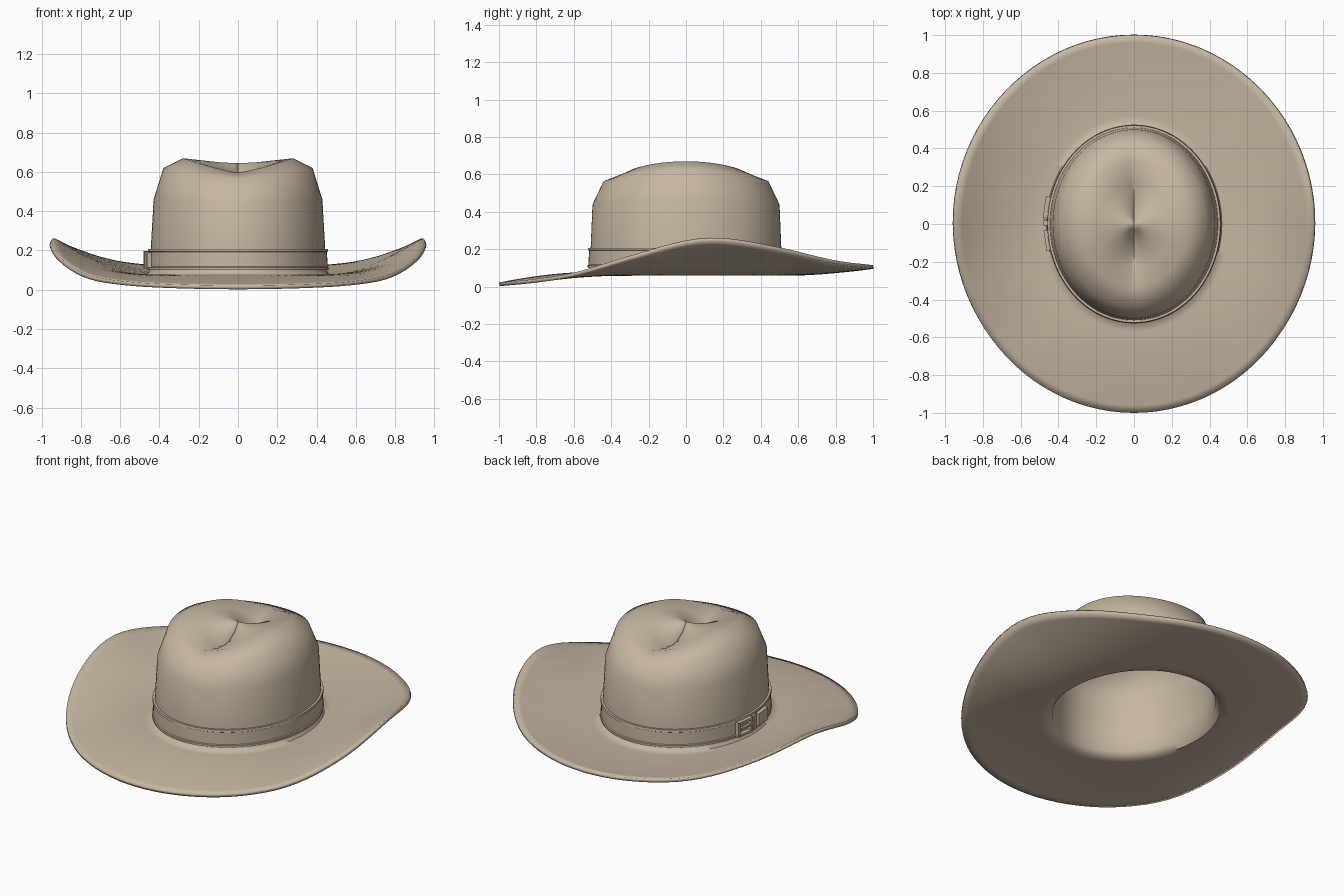
import bpy, bmesh
from math import sin, cos, pi, atan2, sqrt

cube = bpy.data.objects.get("Cube")
if cube:
    bpy.data.objects.remove(cube)

felt = bpy.data.materials.new("beige felt")
felt.use_nodes = True
felt.diffuse_color = (0.56, 0.47, 0.36, 1)
felt.node_tree.nodes["Principled BSDF"].inputs["Base Color"].default_value = felt.diffuse_color

SEG = 96
ANGLES = [2 * pi * i / SEG for i in range(SEG)]


def finish(bm, name, angle=0.7):
    mesh = bpy.data.meshes.new(name)
    bm.to_mesh(mesh)
    bm.free()
    mesh.materials.append(felt)
    obj = bpy.data.objects.new(name, mesh)
    bpy.context.collection.objects.link(obj)
    bpy.ops.object.select_all(action="DESELECT")
    obj.select_set(True)
    bpy.context.view_layer.objects.active = obj
    bpy.ops.object.shade_smooth_by_angle(angle=angle)
    return obj


def ring(bm, rx, ry, height):
    return [bm.verts.new((rx * cos(t), ry * sin(t), height(t))) for t in ANGLES]


def bridge(bm, a, b):
    for i in range(SEG):
        j = (i + 1) % SEG
        bm.faces.new((a[i], b[i], b[j], a[j]))


def spline(points, x):
    """Smooth curve through (x, z) points."""
    i = 0
    while i < len(points) - 2 and x > points[i + 1][0]:
        i += 1

    def slope(k):
        a, b = points[max(k - 1, 0)], points[min(k + 1, len(points) - 1)]
        return (b[1] - a[1]) / (b[0] - a[0])
    (x0, z0), (x1, z1) = points[i], points[i + 1]
    w, h = (x - x0) / (x1 - x0), x1 - x0
    return ((2*w**3 - 3*w**2 + 1) * z0 + (w**3 - 2*w**2 + w) * h * slope(i)
            + (3*w**2 - 2*w**3) * z1 + (w**3 - w**2) * h * slope(i + 1))


# Crown and brim: one felt sheet grown outward from the crown's centre
RIM = [(-1, .022), (-.8, .042), (-.6, .075), (-.3, .165), (0, .247),
       (.2, .26), (.5, .21), (.8, .14), (1, .115)]
# rx, ry, height at front and back, height at sides, sharpness of the pinch
CROWN = [(.03, .035, .59, .646, .8), (.09, .11, .55, .649, .9),
         (.19, .22, .568, .66, 1.1), (.28, .33, .598, .67, 1.3),
         (.38, .44, .565, .62, 2), (.43, .5, .44, .46, 2),
         (.445, .51, .2, .2, 2), (.45, .514, .1, .1, 2), (.465, .53, .078, .078, 2)]
bm = bmesh.new()
pole = bm.verts.new((0, 0, .645))
last = None
for rx, ry, low, high, p in CROWN:
    new = ring(bm, rx, ry, lambda t: low + (high - low) * abs(cos(t)) ** p)
    if last:
        bridge(bm, last, new)
    else:
        for i in range(SEG):
            bm.faces.new((pole, new[i], new[(i + 1) % SEG]))
    last = new
for k in range(1, 13):
    s = k / 12
    new = ring(bm, .465 + .485 * s, .53 + .47 * s,
               lambda t: .078 + (spline(RIM, sin(t)) - .078) * s ** 1.7)
    bridge(bm, last, new)
    last = new
hat = finish(bm, "crown_and_brim", 1.0)
shell = hat.modifiers.new("felt thickness", "SOLIDIFY")
shell.thickness = .02
shell.offset = -1

# Hat band: a thin loop with narrow raised edges
bm = bmesh.new()
BAND = [(-.004, .208), (.01, .208), (.012, .196), (.007, .193),
        (.009, .118), (.014, .114), (.013, .1), (-.004, .1)]
last = None
for out, z in BAND:
    new = ring(bm, .447 + out, .512 + out, lambda t: z)
    if last:
        bridge(bm, last, new)
    last = new
finish(bm, "hat_band")


# Buckle, keeper and tip: blocks laid along the right side of the band
def band_block(bm, y, z, width, height, out, depth):
    x = -.456 * sqrt(1 - (y / .521) ** 2)
    turn = atan2(y / .521 ** 2, x / .456 ** 2)
    made = bmesh.ops.create_cube(bm, size=1)["verts"]
    for v in made:
        a, b, c = v.co.x * depth + out, v.co.y * width, v.co.z * height
        v.co = (x + a * cos(turn) - b * sin(turn),
                y + a * sin(turn) + b * cos(turn), z + c)


def add_blocks(name, blocks):
    bm = bmesh.new()
    for block in blocks:
        band_block(bm, *block)
    finish(bm, name, .5)


frame = [(y, .152, .016, .09, .012, .026) for y in (.038, .134)]
frame += [(.086, z, .1, .014, .012, .026) for z in (.114, .19)]
add_blocks("buckle_frame", frame)
add_blocks("buckle_prong", [(.07, .152, .1, .01, .014, .016)])
add_blocks("band_keeper", [(.005, .152, .026, .088, .01, .024)])
add_blocks("band_tip", [(-.085, .152, .11, .076, .01, .022)])
